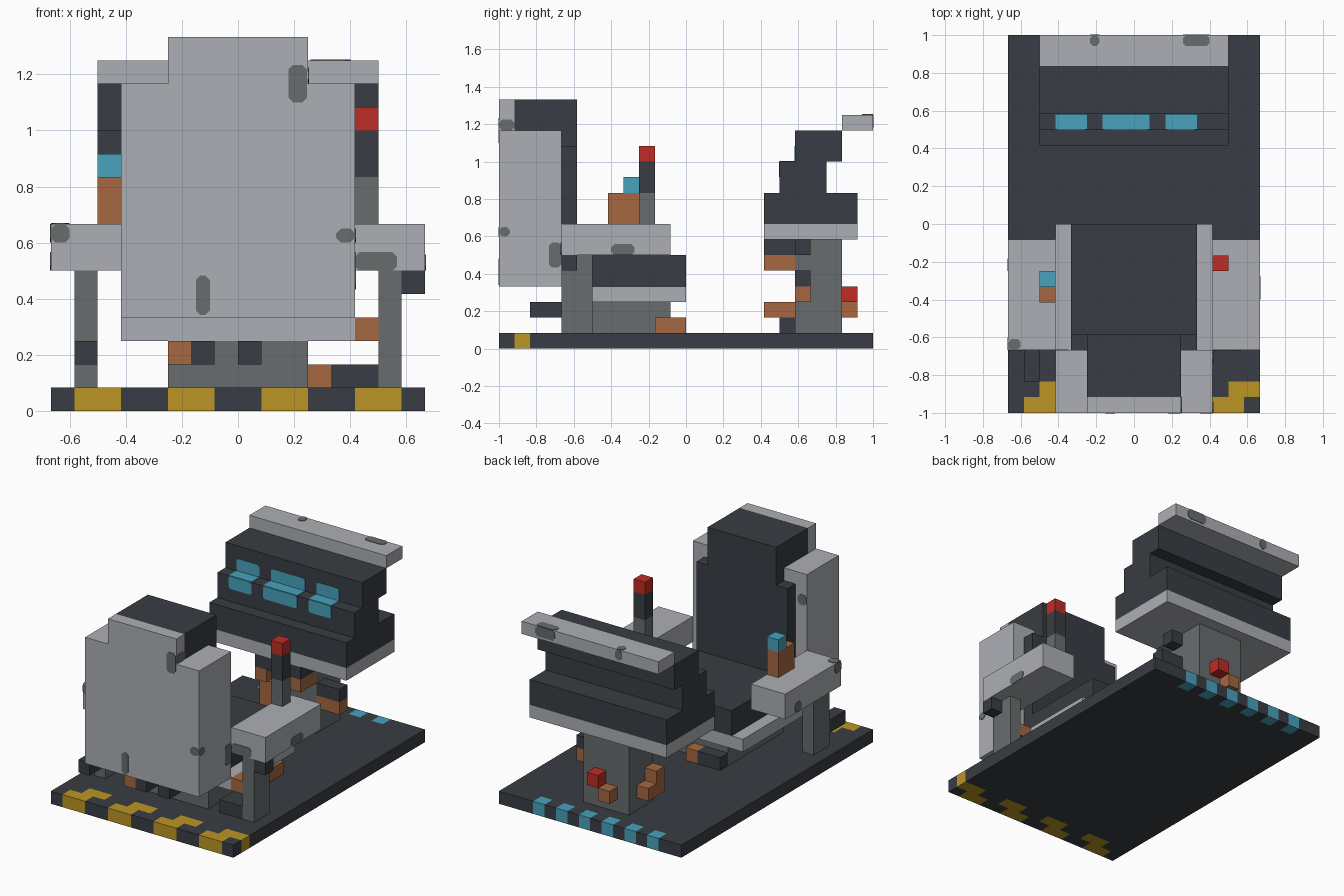
import bpy, bmesh
from mathutils import Vector

cube = bpy.data.objects.get("Cube")
if cube:
    bpy.data.objects.remove(cube)

UNIT = 1 / 12   # block size; every part is laid out in blocks
LIFT = 0.04     # how far painted plates stand proud, in blocks


def material(name, *rgb):
    mat = bpy.data.materials.new(name)
    mat.use_nodes = True
    mat.diffuse_color = (*rgb, 1)
    mat.node_tree.nodes["Principled BSDF"].inputs["Base Color"].default_value = (*rgb, 1)
    return mat


light = material("light grey panel", .42, .43, .46)
dark = material("dark slate", .04, .046, .056)
steel = material("worn steel", .138, .152, .155)
yellow = material("hazard yellow", .5, .3, .017)
cyan = material("screen blue", .065, .36, .51)
copper = material("copper", .38, .14, .052)
red = material("signal red", .52, .026, .018)


def finish(name, bm, *mats):
    bmesh.ops.scale(bm, vec=Vector((UNIT, UNIT, UNIT)), verts=bm.verts)
    mesh = bpy.data.meshes.new(name)
    bm.to_mesh(mesh)
    bm.free()
    for mat in mats:
        mesh.materials.append(mat)
    obj = bpy.data.objects.new(name, mesh)
    bpy.context.collection.objects.link(obj)
    return obj


def block_mesh(x, y, z):
    bm = bmesh.new()
    bmesh.ops.create_cube(bm, size=1)
    for v in bm.verts:
        v.co = [(r[0] + r[1]) / 2 + c * (r[1] - r[0]) for r, c in zip((x, y, z), v.co)]
    return bm


def block(name, mat, x, y, z):
    return finish(name, block_mesh(x, y, z), mat)


def plate(name, mat, axis, x, y, z, cut=.2):
    """Thin painted plate; corners are clipped around the given axis."""
    bm = block_mesh(x, y, z)
    edges = [e for e in bm.edges
             if abs((e.verts[0].co - e.verts[1].co).normalized()[axis]) > .9]
    bmesh.ops.bevel(bm, geom=edges, offset=cut, segments=1, affect='EDGES')
    return finish(name, bm, mat)


def wear(name, axis, at, a, b):
    """Scuff on the surface at a given position along the axis."""
    spans = [a, b]
    spans.insert(axis, (at - LIFT, at + LIFT))
    plate(name + "_scuff", steel, axis, *spans)


def mirrored(name, mat, x, y, z):
    block("left_" + name, mat, x, y, z)
    block("right_" + name, mat, (-x[1], -x[0]), y, z)


# Deck with diagonal hazard stripes in front and lights along the back
bm = block_mesh((-8, 8), (-12, 12), (0, 1))
cuts = [(i, 0) for i in range(-7, 8)] + [(i, 1) for i in (-11, -10, 11)]
for pos, axis in cuts:
    normal = Vector((1 - axis, axis, 0))
    bmesh.ops.bisect_plane(bm, geom=bm.verts[:] + bm.edges[:] + bm.faces[:],
                           plane_co=normal * pos, plane_no=normal)
bm.normal_update()
for f in bm.faces:
    c = f.calc_center_median() - f.normal * .4
    col, row = int(c.x + 8), int(c.y + 12)
    if row < 2 and (col - row - 1) % 4 < 2 and col >= row:
        f.material_index = 1
    elif row == 23 and 2 <= col <= 12 and col % 2 == 0:
        f.material_index = 2
finish("deck", bm, dark, yellow, cyan)

# Tall front shield and seat back
block("front_shield", light, (-5, 5), (-12, -8), (4, 14))
block("shield_crest", light, (-3, 3), (-12, -11), (14, 16))
block("seat_back_core", dark, (-3, 3), (-11, -7), (4, 16))
block("seat_back_pad", dark, (-4, 4), (-8, -7), (4, 13))

# Seat on its pedestal
block("seat_tray", light, (-5, 5), (-8, 0), (3, 4))
block("seat_cushion", dark, (-4, 4), (-8, 0), (4, 6))
block("seat_pedestal", steel, (-3, 3), (-8, -1), (1, 3))
block("pedestal_copper_pipe", copper, (-3, -2), (-10, -8), (2, 3))
for i in (-2, 0):
    block("pedestal_dark_pipe", dark, (i, i + 1), (-10, -8), (2, 3))
block("seat_side_pipe", copper, (3, 4), (-2, 0), (1, 2))
block("seat_rear_pipe", copper, (-1, 0), (-1, 0), (1, 2))
block("seat_rear_box", dark, (-3, -1), (-1, 0), (1, 2))

# Armrests and their posts
mirrored("armrest", light, (5, 8), (-8, -1), (6, 8))
mirrored("armrest_post", steel, (6, 7), (-8, -6), (1, 6))
block("left_armrest_clamp", dark, (7, 8), (-8, -7), (5, 6))
block("left_post_foot", dark, (4, 6), (-8, -6), (1, 2))
block("left_post_pipe", copper, (5, 6), (-8, -6), (3, 4))
block("right_post_box", dark, (-7, -6), (-10, -8), (2, 3))

# Control stick and lever on the armrests
block("stick_base", steel, (5, 6), (-3, -2), (8, 10))
block("stick_shaft", dark, (5, 6), (-3, -2), (10, 12))
block("stick_button", red, (5, 6), (-3, -2), (12, 13))
block("lever_base", copper, (-6, -5), (-5, -3), (8, 10))
block("lever_light", cyan, (-6, -5), (-4, -3), (10, 11))

# Stepped console on a pillar
block("console_pillar", steel, (-2, 2), (7, 10), (1, 7))
block("console_shelf", light, (-6, 6), (5, 11), (7, 8))
block("console_desk", dark, (-6, 6), (5, 11), (8, 10))
block("console_step", dark, (-6, 6), (6, 9), (10, 12))
block("console_head", dark, (-6, 6), (7, 10), (12, 14))
block("console_visor", light, (-6, 6), (10, 12), (14, 15))

# Screens folded over the console step
for x in ((-5, -3), (-2, 1), (2, 4)):
    plate("screen_upper", cyan, 1, x, (7 - LIFT, 7 + LIFT), (12, 13), .15)
    plate("screen_tread", cyan, 2, x, (6, 7), (12 - LIFT, 12 + LIFT), .01)
    plate("screen_lower", cyan, 1, x, (6 - LIFT, 6 + LIFT), (11, 12), .15)

# Pipes and fittings around the pillar
for x in (-2, 1):
    block("upper_front_pipe", copper, (x, x + 1), (5, 7), (5, 6))
block("upper_front_box", dark, (-2, 2), (5, 7), (6, 7))
block("lower_front_pipe", copper, (0, 1), (5, 7), (2, 3))
block("lower_front_foot", dark, (0, 1), (6, 7), (1, 2))
block("side_bracket", dark, (2, 3), (7, 8), (6, 7))
block("side_box", dark, (2, 4), (7, 8), (4, 5))
block("side_pipe", copper, (2, 4), (7, 8), (3, 4))
block("far_side_pipe", copper, (-3, -2), (7, 9), (2, 3))
block("far_side_elbow", copper, (-3, -2), (7, 8), (3, 4))
block("rear_valve", red, (0, 1), (10, 11), (3, 4))
block("rear_pipe", copper, (-1, 0), (10, 11), (2, 3))

# Scuffs: axis, surface position, then the two remaining spans
wear("crest", 1, -12, (2.15, 2.95), (13.2, 14.8))
wear("crest_side", 0, 3, (-12, -11), (14, 14.7))
wear("shield_low", 1, -12, (-1.8, -1.2), (4.1, 5.8))
wear("shield_edge", 1, -12, (4.2, 5), (7.2, 7.8))
wear("shield_edge_side", 0, 5, (-12, -11.3), (7.2, 7.8))
wear("shield_side", 0, 5, (-8.8, -8), (5.2, 6.8))
wear("shield_back", 1, -8, (-5, -4.2), (11.5, 12.3))
wear("left_arm_front", 1, -8, (5, 6.8), (6, 6.8))
wear("left_arm_side", 0, 8, (-4.8, -3.3), (6, 6.7))
wear("right_arm_front", 1, -8, (-8, -7.2), (7.2, 8))
wear("right_arm_top", 2, 8, (-8, -7.2), (-8, -7.3))
wear("right_arm_side", 0, -8, (-8, -7.2), (7.2, 8))
wear("right_arm_rear", 0, -8, (-3, -2.2), (6, 6.8))
for x in ((-2.8, -2.2), (3.1, 4.8)):
    wear("visor_top", 2, 15, x, (11.3, 12))
    wear("visor_back", 1, 12, x, (14.2, 15))
